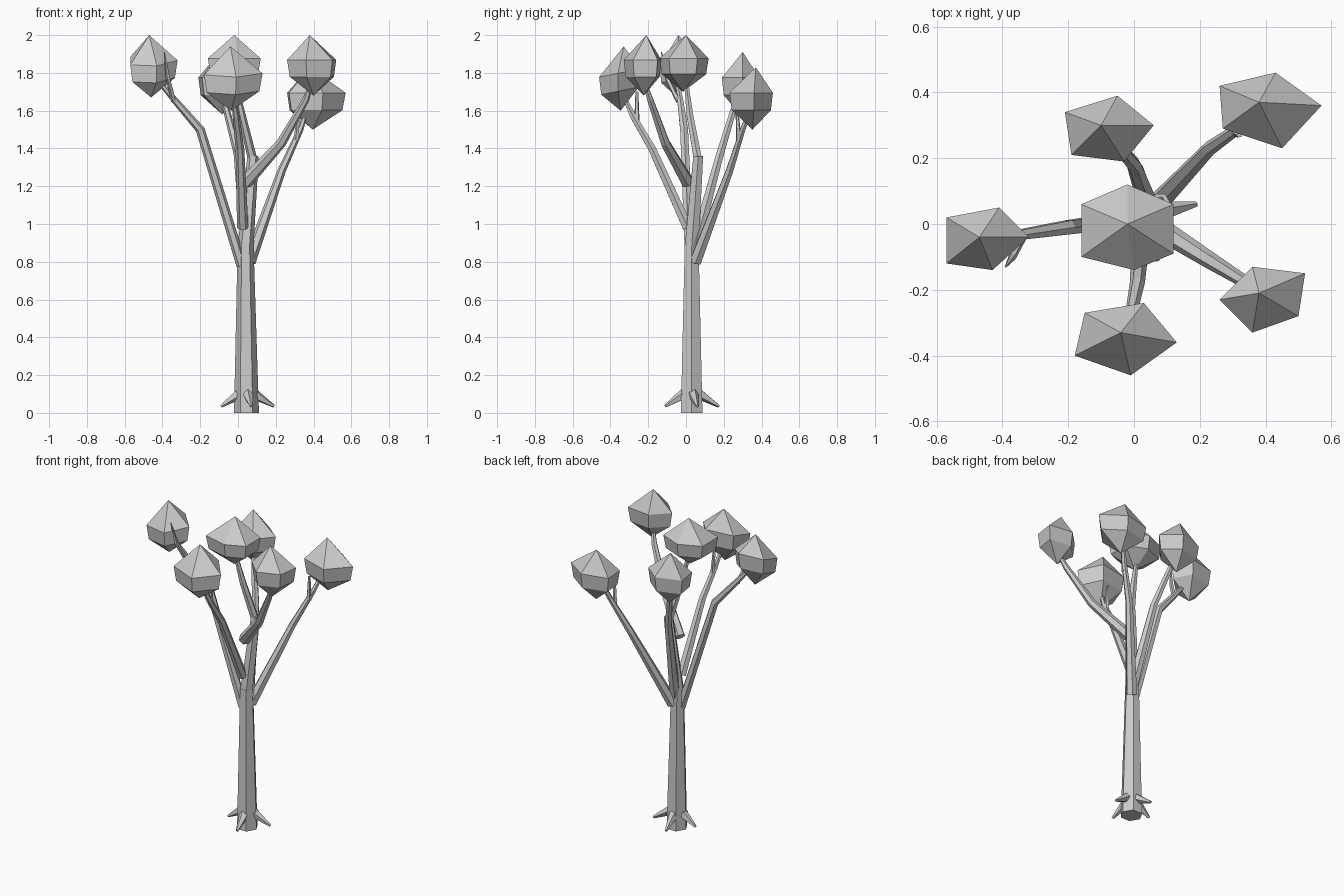
import bpy, bmesh
from mathutils import Vector, Matrix

cube = bpy.data.objects.get("Cube")
if cube:
    bpy.data.objects.remove(cube, do_unlink=True)

grey = bpy.data.materials.new("plain grey")
grey.use_nodes = True
GREY = (0.6, 0.6, 0.6, 1)
grey.diffuse_color = GREY
grey.node_tree.nodes["Principled BSDF"].inputs["Base Color"].default_value = GREY


def finish(bm, name):
    bmesh.ops.recalc_face_normals(bm, faces=bm.faces)
    mesh = bpy.data.meshes.new(name)
    bm.to_mesh(mesh)
    bm.free()
    mesh.materials.append(grey)
    obj = bpy.data.objects.new(name, mesh)
    bpy.context.collection.objects.link(obj)
    return obj


def limb(name, points, radii, sides=6):
    """Faceted tapering tube through the points, with bent joints."""
    pts = [Vector(p) for p in points]
    bm = bmesh.new()
    rings = []
    for i, (p, r) in enumerate(zip(pts, radii)):
        a = pts[max(i - 1, 0)]
        b = pts[min(i + 1, len(pts) - 1)]
        turn = Vector((0, 0, 1)).rotation_difference((b - a).normalized())
        matrix = Matrix.Translation(p) @ turn.to_matrix().to_4x4()
        ring = bmesh.ops.create_circle(bm, segments=sides, radius=r,
                                       matrix=matrix @ Matrix.Rotation(1.5708, 4, 'Z'))
        rings.append(ring["verts"])
    for low, high in zip(rings, rings[1:]):
        for i in range(sides):
            j = (i + 1) % sides
            bm.faces.new((low[i], low[j], high[j], high[i]))
    bm.faces.new(rings[0])
    bm.faces.new(rings[-1])
    return finish(bm, name)


def clump(name, outline, top, z_low, tilt=(0, 0)):
    """Faceted leaf ball: two rings between a top and a bottom point."""
    bm = bmesh.new()
    peak = Vector(top)
    height = peak.z - z_low
    mid = Vector((sum(p[0] for p in outline), sum(p[1] for p in outline))) / len(outline)

    def ring(scale, level):
        out = []
        for x, y in outline:
            d = (Vector((x, y)) - mid) * scale
            z = z_low + height * level + d.x * tilt[0] + d.y * tilt[1]
            out.append(bm.verts.new((mid.x + d.x, mid.y + d.y, z)))
        return out

    upper, lower = ring(1, 0.59), ring(0.9, 0.31)
    crown = bm.verts.new(peak)
    base = bm.verts.new((mid.x, mid.y, z_low))
    n = len(outline)
    for i in range(n):
        j = (i + 1) % n
        bm.faces.new((crown, upper[i], upper[j]))
        bm.faces.new((upper[i], lower[i], lower[j]))
        bm.faces.new((upper[i], lower[j], upper[j]))
        bm.faces.new((base, lower[j], lower[i]))
    return finish(bm, name)


# Trunk
limb("trunk", [(0.045, 0.03, 0), (0.04, 0.03, 0.9)], [0.066, 0.042])

# Branches
limb("leader_branch", [(0.04, 0.03, 0.88), (0.08, 0.065, 1.36)], [0.042, 0.03])
limb("leader_tip", [(0.08, 0.065, 1.33), (0.02, 0.02, 1.58), (-0.02, 0, 1.76)],
     [0.025, 0.02, 0.012])
limb("left_branch", [(0.02, 0.02, 0.78), (-0.2, -0.01, 1.5), (-0.33, -0.03, 1.65),
                     (-0.44, -0.05, 1.78)], [0.028, 0.024, 0.018, 0.01])
limb("back_branch", [(0.05, 0.04, 0.85), (0, 0.18, 1.37), (-0.06, 0.25, 1.6),
                     (-0.09, 0.29, 1.7)], [0.034, 0.023, 0.018, 0.01])
limb("back_right_branch", [(0.06, 0.05, 0.8), (0.23, 0.23, 1.28), (0.33, 0.3, 1.5),
                           (0.38, 0.36, 1.65)], [0.034, 0.022, 0.016, 0.01])
limb("front_right_branch", [(0.04, 0.01, 1.22), (0.23, -0.11, 1.43), (0.36, -0.19, 1.66),
                            (0.39, -0.22, 1.75)], [0.036, 0.026, 0.018, 0.01])
limb("front_branch", [(0.025, 0.01, 0.98), (0.01, -0.18, 1.4), (-0.01, -0.28, 1.57),
                      (-0.03, -0.34, 1.7)], [0.03, 0.023, 0.018, 0.01])

# Side twigs
limb("left_twig", [(-0.34, -0.04, 1.65), (-0.37, -0.1, 1.77), (-0.39, -0.13, 1.91)],
     [0.014, 0.012, 0.003], 5)
limb("back_right_twig", [(0.31, 0.28, 1.44), (0.32, 0.27, 1.6)], [0.015, 0.008], 5)
limb("front_twig", [(-0.01, -0.26, 1.54), (-0.02, -0.26, 1.7)], [0.015, 0.008], 5)

# Root spikes around the foot of the trunk
for side, tip in {"left": (-0.09, 0.03), "right": (0.19, 0.06),
                  "back": (0.02, 0.175), "front": (0.07, -0.11)}.items():
    core = Vector((0.045, 0.03))
    start = core + (Vector(tip) - core).normalized() * 0.04
    limb(side + "_root", [(*start, 0.1), (*tip, 0.035)], [0.03, 0.008], 5)

# Leaf clumps
clump("left_leaves", [(-0.57, 0.02), (-0.41, 0.05), (-0.32, -0.04), (-0.43, -0.14),
                      (-0.57, -0.12)], (-0.47, -0.04, 2), 1.67, (0, 0.3))
clump("back_leaves", [(-0.21, 0.34), (-0.05, 0.39), (0.06, 0.3), (-0.03, 0.19),
                      (-0.19, 0.21)], (-0.1, 0.3, 1.91), 1.58)
clump("back_right_leaves", [(0.26, 0.42), (0.43, 0.46), (0.57, 0.36), (0.45, 0.23),
                            (0.27, 0.29)], (0.38, 0.37, 1.83), 1.5)
clump("front_right_leaves", [(0.26, -0.23), (0.36, -0.13), (0.52, -0.15), (0.5, -0.28),
                             (0.36, -0.33)], (0.38, -0.21, 2), 1.68)
clump("front_leaves", [(-0.15, -0.27), (0.03, -0.24), (0.13, -0.36), (-0.01, -0.46),
                       (-0.18, -0.4)], (-0.04, -0.33, 1.94), 1.6, (0, 0.2))
clump("middle_leaves", [(-0.02, 0.12), (0.12, 0.06), (0.12, -0.09), (0, -0.14),
                        (-0.16, -0.1), (-0.16, 0.06)], (-0.02, 0, 2), 1.7)
